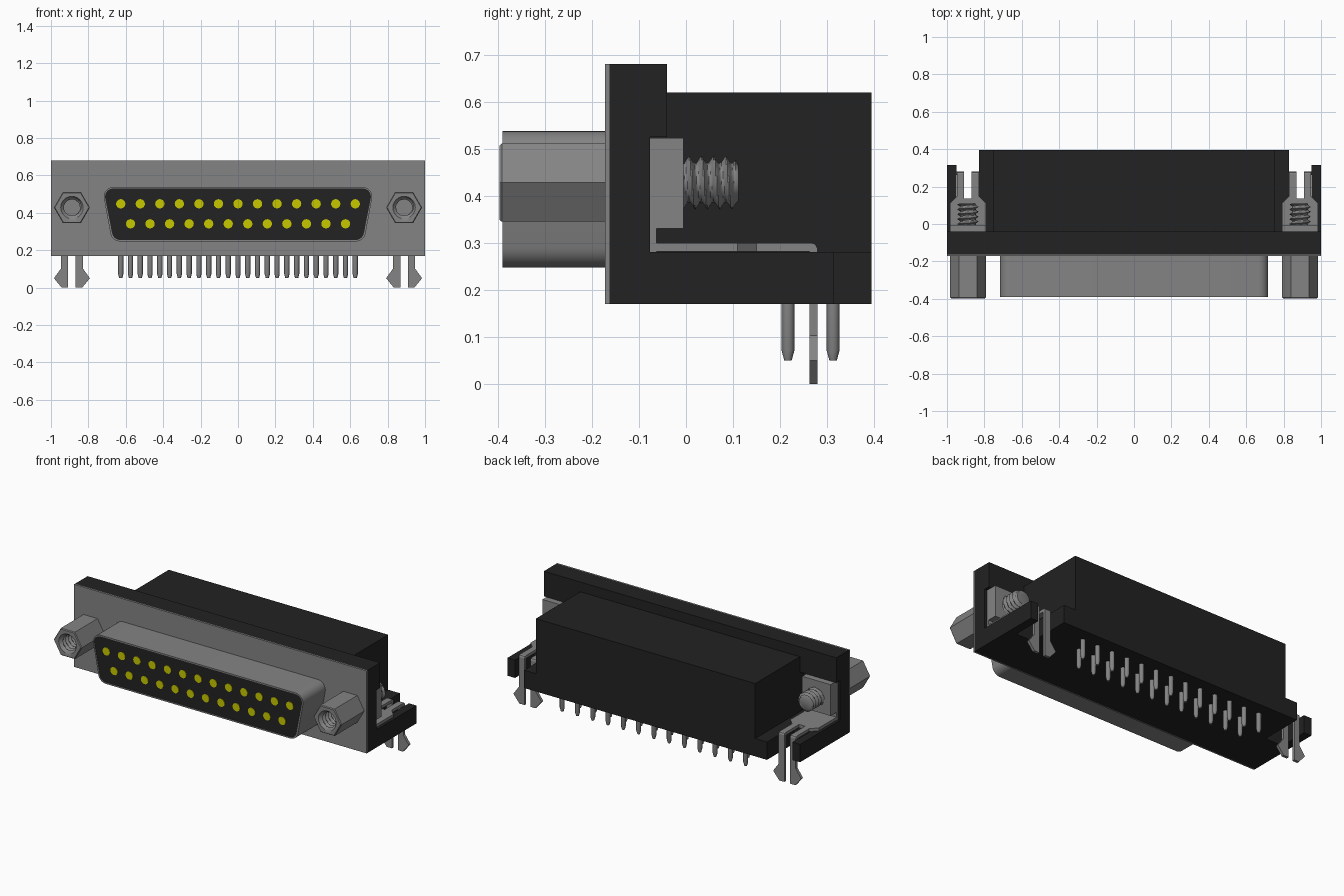
import bpy, bmesh, math

old = bpy.data.objects.get("Cube")
if old:
    bpy.data.objects.remove(old, do_unlink=True)


def material(name, rgb):
    m = bpy.data.materials.new(name)
    m.use_nodes = True
    m.diffuse_color = (*rgb, 1)
    m.node_tree.nodes["Principled BSDF"].inputs["Base Color"].default_value = (*rgb, 1)
    return m


BLACK = material("black plastic", (0.016, 0.016, 0.016))
METAL = material("grey metal", (0.23, 0.23, 0.23))
YELLOW = material("yellow contact", (0.58, 0.58, 0.0))


def loft(name, rings, mat, smooth=False):
    """Skin a list of equal-length rings and cap both ends."""
    bm = bmesh.new()
    loops = [[bm.verts.new(p) for p in ring] for ring in rings]
    n = len(loops[0])
    for a, b in zip(loops, loops[1:]):
        for i in range(n):
            j = (i + 1) % n
            bm.faces.new((a[i], a[j], b[j], b[i]))
    bm.faces.new(loops[0][::-1])
    bm.faces.new(loops[-1])
    bmesh.ops.recalc_face_normals(bm, faces=bm.faces)
    mesh = bpy.data.meshes.new(name)
    bm.to_mesh(mesh)
    bm.free()
    mesh.materials.append(mat)
    ob = bpy.data.objects.new(name, mesh)
    bpy.context.collection.objects.link(ob)
    if smooth:
        bpy.ops.object.select_all(action='DESELECT')
        ob.select_set(True)
        bpy.context.view_layer.objects.active = ob
        bpy.ops.object.shade_smooth_by_angle(angle=math.radians(35))
    return ob


def prism(name, pts, axis, lo, hi, mat, smooth=False):
    """Extrude a 2D outline along the given axis."""
    place = {'x': lambda p, d: (d, p[0], p[1]),
             'y': lambda p, d: (p[0], d, p[1]),
             'z': lambda p, d: (p[0], p[1], d)}[axis]
    return loft(name, [[place(p, d) for p in pts] for d in (lo, hi)], mat, smooth)


def box(name, x0, x1, y0, y1, z0, z1, mat):
    return prism(name, [(x0, y0), (x1, y0), (x1, y1), (x0, y1)], 'z', z0, z1, mat)


def circle_y(cx, y, cz, r, n=24):
    return [(cx + r * math.cos(2 * math.pi * i / n), y, cz + r * math.sin(2 * math.pi * i / n))
            for i in range(n)]


def hex_y(cx, y, cz, r):
    """Hexagon sampled with four points per side, corners on the x axis."""
    pts = []
    for k in range(6):
        a, b = k * math.pi / 3, (k + 1) * math.pi / 3
        for t in (0, 0.25, 0.5, 0.75):
            pts.append((cx + r * ((1 - t) * math.cos(a) + t * math.cos(b)), y,
                        cz + r * ((1 - t) * math.sin(a) + t * math.sin(b))))
    return pts


def thread_rings(cx, cz, y0, y1, r0, depth, pitch, n=24):
    """Rings whose radius follows a helical ridge."""
    rows = round((y1 - y0) / pitch * 8)
    rings = []
    for k in range(rows + 1):
        y = y0 + (y1 - y0) * k / rows
        ring = []
        for i in range(n):
            phase = (y / pitch + i / n) % 1
            r = r0 + depth * max(0, 1 - 2.6 * abs(phase - 0.5))
            a = 2 * math.pi * i / n
            ring.append((cx + r * math.cos(a), y, cz + r * math.sin(a)))
        rings.append(ring)
    return rings


def d_outline(inset):
    """Rounded trapezoid, wide at the top."""
    top, bot, z0, z1, r = 0.728 - inset, 0.674 - inset, 0.247 + inset, 0.538 - inset, 0.052 - inset
    slope = math.atan2(top - bot, z1 - z0)
    # corner centres with start and end angles of the right half
    k = r / math.cos(slope)
    t = math.tan(slope)
    xb = bot + t * r - k
    xt = top - t * r - k
    right = []
    for cx, cz, a0, a1 in ((xb, z0 + r, -math.pi / 2, -slope), (xt, z1 - r, -slope, math.pi / 2)):
        right += [(cx + r * math.cos(a0 + (a1 - a0) * i / 8),
                   cz + r * math.sin(a0 + (a1 - a0) * i / 8)) for i in range(9)]
    return right + [(-x, z) for x, z in reversed(right)]


# Housing: flange with side pockets, slotted base and tall rear body
prism("flange", [(-0.163, 0.17), (-0.077, 0.17), (-0.077, 0.525), (-0.04, 0.525),
                 (-0.04, 0.68), (-0.163, 0.68)], 'x', -1, 1, BLACK)
half = [(1, -0.077), (1, 0.315), (0.948, 0.315), (0.948, 0.13), (0.83, 0.13), (0.83, 0.395)]
prism("base", half + [(-x, y) for x, y in reversed(half)], 'z', 0.17, 0.28, BLACK)
box("rear_body", -0.75, 0.75, -0.077, 0.395, 0.28, 0.62, BLACK)
box("face_plate", -1, 1, -0.172, -0.163, 0.17, 0.68, METAL)

# Connector shell and insulator
outer, inner = d_outline(0), d_outline(0.008)
loft("shell", [[(x, y, z) for x, z in o] for o, y in
               ((outer, -0.165), (outer, -0.390), (inner, -0.390), (inner, -0.37))], METAL, True)
prism("insulator", inner, 'y', -0.388, -0.36, BLACK)

# Contacts and solder pins: 13 in one row, 12 in the other
PITCH = 0.1045
for count, z, y in ((13, 0.448, 0.313), (12, 0.341, 0.217)):
    for i in range(count):
        x = (i - (count - 1) / 2) * PITCH
        loft("contact", [circle_y(x, d, z, 0.025, 16) for d in (-0.391, -0.386)], YELLOW)
        loft("solder_pin",
             [[(x + r * math.cos(a * math.pi / 6), y + r * math.sin(a * math.pi / 6), h)
               for a in range(12)]
              for h, r in ((0.18, 0.014), (0.072, 0.014), (0.05, 0.008))], METAL, True)

# Screws, nuts and board locks at both ends
CZ = 0.428
for side, s in (("left", 1), ("right", -1)):
    cx = 0.888 * s
    hole = thread_rings(cx, CZ, -0.385, -0.25, 0.054, -0.012, 0.027)
    loft(side + "_hex_standoff",
         [hex_y(cx, -0.165, CZ, 0.096), hex_y(cx, -0.392, CZ, 0.096), hex_y(cx, -0.397, CZ, 0.091),
          circle_y(cx, -0.397, CZ, 0.06)] + hole, METAL, True)
    loft(side + "_screw_thread",
         thread_rings(cx, CZ, -0.01, 0.105, 0.042, 0.016, 0.026)
         + [circle_y(cx, 0.112, CZ, 0.038)], METAL, True)
    box(side + "_nut_block", cx - 0.097, cx + 0.097, -0.077, -0.005, 0.33, 0.523, METAL)
    box(side + "_bracket_web", cx - 0.097, cx + 0.097, -0.077, -0.063, 0.28, 0.33, METAL)

    # forked strap lying on the base
    fork = [(0.097, -0.077), (0.097, 0.11), (0.058, 0.15), (0.058, 0.266),
            (0.02, 0.266), (0.02, 0.135)]
    fork = fork + [(-u, y) for u, y in reversed(fork)]
    prism(side + "_lock_strap", [(cx + u, y) for u, y in fork], 'z', 0.282, 0.3, METAL)

    # barbed prongs with a rounded bend at the top
    prong = [(0.02, 0.0), (0.055, 0.0), (0.096, 0.05), (0.058, 0.103), (0.058, 0.288), (0.02, 0.288)]
    for m in (1, -1):
        prism(side + "_lock_prong", [(cx + m * u, z) for u, z in prong], 'y', 0.263, 0.28, METAL)
        prism(side + "_lock_bend", [(0.263, 0.285), (0.28, 0.288), (0.275, 0.297), (0.266, 0.3), (0.263, 0.3)],
              'x', cx + m * 0.02, cx + m * 0.058, METAL)
